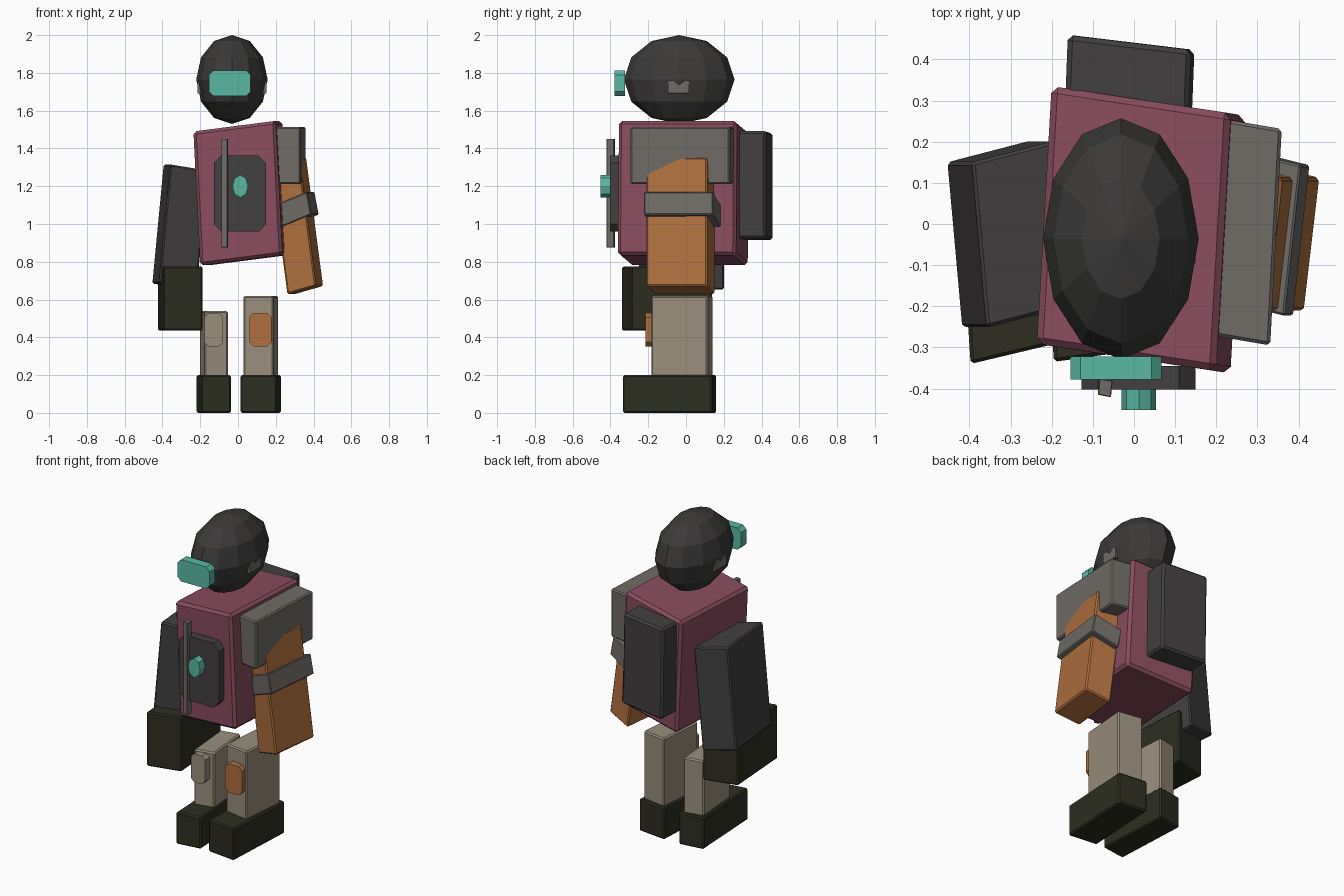
import bpy, bmesh, math
from mathutils import Vector, Matrix

cube = bpy.data.objects.get("Cube")
if cube:
    bpy.data.objects.remove(cube, do_unlink=True)


def material(name, *rgb):
    m = bpy.data.materials.new(name)
    m.use_nodes = True
    m.diffuse_color = (*rgb, 1)
    m.node_tree.nodes["Principled BSDF"].inputs["Base Color"].default_value = (*rgb, 1)
    return m


maroon = material("maroon", 0.25, 0.073, 0.113)
charcoal = material("charcoal", 0.054, 0.05, 0.051)
soot = material("soot", 0.044, 0.042, 0.041)
grey = material("warm grey", 0.16, 0.146, 0.132)
orange = material("burnt orange", 0.43, 0.162, 0.05)
tan = material("tan", 0.32, 0.272, 0.204)
olive = material("dark olive", 0.026, 0.027, 0.015)
teal = material("teal", 0.1, 0.48, 0.37)


def finish(name, bm, mat):
    bmesh.ops.recalc_face_normals(bm, faces=bm.faces)
    mesh = bpy.data.meshes.new(name)
    bm.to_mesh(mesh)
    bm.free()
    mesh.materials.append(mat)
    obj = bpy.data.objects.new(name, mesh)
    bpy.context.collection.objects.link(obj)
    return obj


def block(name, mat, centre, ux, uy, uz, bevel=0.008):
    """Skewed box from its centre and three half-axis vectors."""
    bm = bmesh.new()
    bmesh.ops.create_cube(bm, size=2)
    axes = Matrix((ux, uy, uz)).transposed().to_4x4()
    bm.transform(Matrix.Translation(centre) @ axes)
    bmesh.ops.bevel(bm, geom=bm.edges[:], offset=bevel, segments=1, affect='EDGES')
    return finish(name, bm, mat)


def plate(name, mat, low, high, chamfer):
    """Upright plate facing the front, with cut corners."""
    low, high = Vector(low), Vector(high)
    bm = bmesh.new()
    bmesh.ops.create_cube(bm, size=1)
    bm.transform(Matrix.Translation((low + high) / 2) @ Matrix.Diagonal((*(high - low), 1)))
    corners = [e for e in bm.edges
               if abs((e.verts[0].co - e.verts[1].co).normalized().y) > 0.9]
    bmesh.ops.bevel(bm, geom=corners, offset=chamfer, segments=1, affect='EDGES')
    return finish(name, bm, mat)


# Head, visor and ear band
bm = bmesh.new()
bmesh.ops.create_uvsphere(bm, u_segments=12, v_segments=6, radius=1)
bm.transform(Matrix.Translation((-0.032, -0.036, 1.765)) @ Matrix.Diagonal((0.189, 0.293, 0.235, 1)))
finish("head", bm, soot)
plate("visor", teal, (-0.154, -0.378, 1.677), (0.067, -0.322, 1.813), 0.024)
plate("ear_band", grey, (-0.214, -0.095, 1.69), (0.15, 0.015, 1.76), 0.004)

# Torso and back pack
block("torso", maroon, (0.017, -0.014, 1.163),
      (0.218, -0.033, 0.028), (0.018, 0.313, 0), (-0.018, 0.003, 0.355), 0.016)
block("back_pack", charcoal, (-0.01, 0.364, 1.203),
      (0.15, -0.018, 0.005), (0.003, 0.077, 0), (-0.004, 0, 0.284), 0.012)

# Chest plate, gem and strap
plate("chest_plate", charcoal, (-0.128, -0.402, 0.96), (0.149, -0.345, 1.362), 0.04)
bm = bmesh.new()
bmesh.ops.create_cone(bm, cap_ends=True, segments=8, radius1=1, radius2=1, depth=1)
bm.transform(Matrix.Translation((0.012, -0.422, 1.2)) @ Matrix.Diagonal((0.042, 0.06, 0.06, 1))
             @ Matrix.Rotation(math.pi / 2, 4, 'X'))
finish("chest_gem", bm, teal)
block("chest_strap", grey, (-0.07, -0.398, 1.163),
      (0.016, -0.003, 0), (0.002, 0.02, 0), (0, 0, 0.288), 0.002)

# Left arm
block("left_shoulder_guard", grey, (0.275, -0.02, 1.363),
      (0.07, -0.012, 0), (0.014, 0.263, 0), (0, 0, 0.15))
block("left_arm", orange, (0.311, -0.03, 0.99),
      (0.076, -0.02, 0.022), (0.019, 0.162, 0), (-0.045, 0, 0.34))
block("left_arm_band", grey, (0.316, -0.02, 1.077),
      (0.08, -0.02, 0.033), (0.02, 0.183, 0), (-0.011, 0, 0.06), 0.005)

# Right arm and glove
block("right_arm", charcoal, (-0.306, -0.025, 0.984),
      (0.1, 0.026, -0.016), (-0.018, 0.201, 0), (0.03, 0, 0.315))
block("right_glove", olive, (-0.306, -0.1, 0.605),
      (0.105, 0.025, 0), (-0.014, 0.215, 0), (0, 0, 0.17))

# Legs, boots and knee pads
for side, s, leg_x, leg_w, top, boot_w, pad, pad_mat in (
        ("left", 1, 0.121, 0.079, 0.62, 0.095, (0.06, 0.177), orange),
        ("right", -1, -0.128, 0.062, 0.54, 0.079, (-0.177, -0.08), tan)):
    base = 0.1
    block(side + "_leg", tan, (leg_x, -0.022, (top + base) / 2),
          (leg_w, -0.013 * s, 0), (0.013 * s, 0.15, 0), (0, 0, (top - base) / 2))
    block(side + "_boot", olive, (leg_x, -0.087, base),
          (boot_w, -0.011 * s, 0), (0.012 * s, 0.237, 0), (0, 0, base))
    plate(side + "_knee_pad", pad_mat, (pad[0], -0.214, 0.352), (pad[1], -0.155, 0.53), 0.022)
